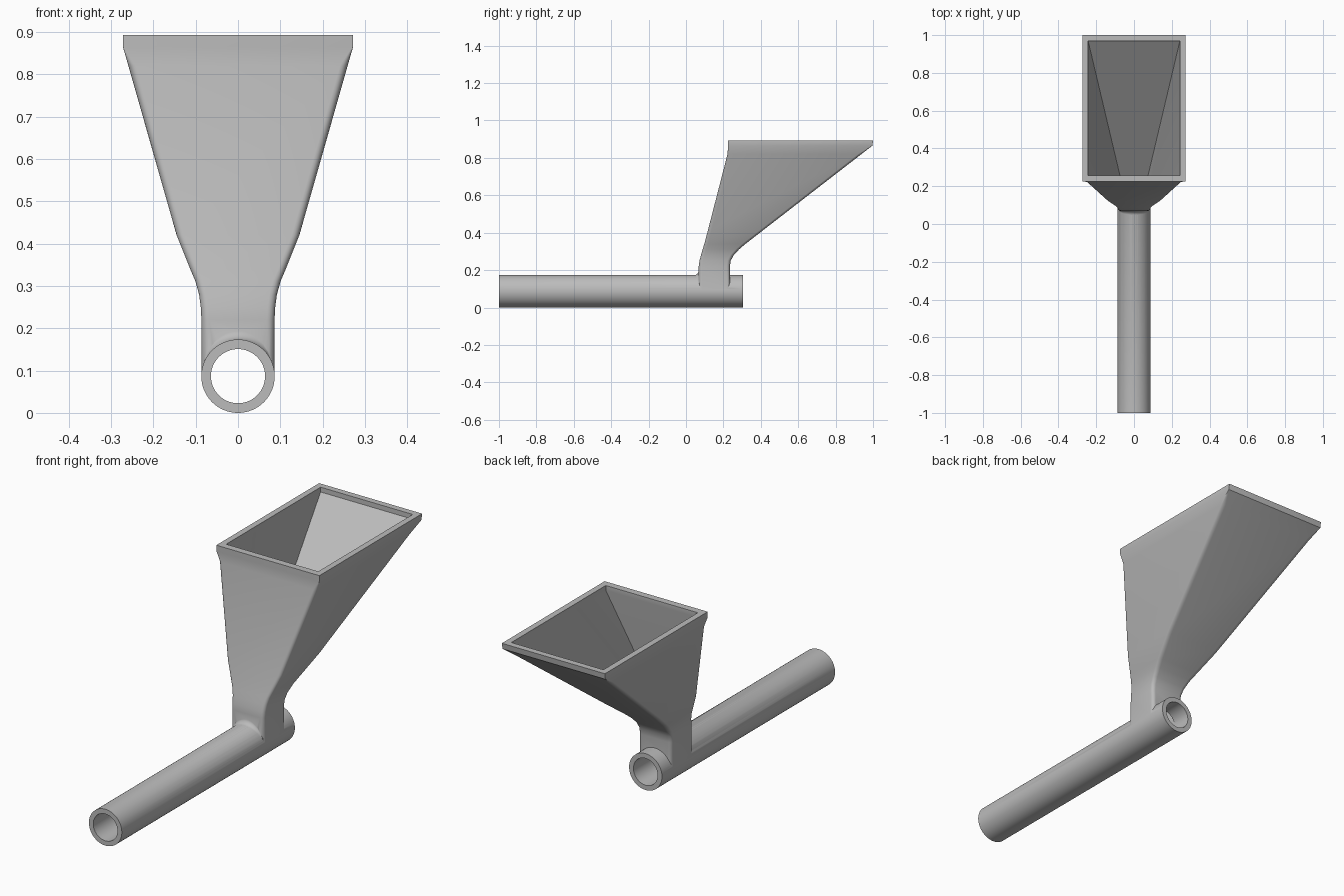
import bpy, bmesh
from math import cos, sin, pi, radians, sqrt
from mathutils import Matrix

cube = bpy.data.objects.get("Cube")
if cube:
    bpy.data.objects.remove(cube, do_unlink=True)

grey = bpy.data.materials.new("plain grey")
grey.use_nodes = True
color = (0.5, 0.5, 0.5, 1)
grey.diffuse_color = color
grey.node_tree.nodes["Principled BSDF"].inputs["Base Color"].default_value = color

PIPE_R, BORE_R = 0.0868, 0.064


def make(name, bm):
    bmesh.ops.recalc_face_normals(bm, faces=bm.faces)
    mesh = bpy.data.meshes.new(name)
    bm.to_mesh(mesh)
    bm.free()
    mesh.materials.append(grey)
    obj = bpy.data.objects.new(name, mesh)
    bpy.context.collection.objects.link(obj)
    return obj


def loft(name, sections):
    """Closed solid through rings that have equal point counts."""
    bm = bmesh.new()
    rings = [[bm.verts.new(p) for p in ring] for ring in sections]
    n = len(rings[0])
    for a, b in zip(rings, rings[1:]):
        for i in range(n):
            j = (i + 1) % n
            bm.faces.new((a[i], a[j], b[j], b[i]))
    bm.faces.new(rings[0])
    bm.faces.new(rings[-1])
    return make(name, bm)


def rounded_rect(z, hx, y0, y1, r, steps=5):
    corners = [(hx - r, y1 - r), (r - hx, y1 - r), (r - hx, y0 + r), (hx - r, y0 + r)]
    return [(cx + r * cos(a), cy + r * sin(a), z)
            for k, (cx, cy) in enumerate(corners)
            for a in [(k + i / steps) * pi / 2 for i in range(steps + 1)]]


def rect(z, hx, y0, y1):
    return [(hx, y1, z), (-hx, y1, z), (-hx, y0, z), (hx, y0, z)]


def rod(name, radius, y0, y1):
    bm = bmesh.new()
    bmesh.ops.create_cone(bm, cap_ends=True, segments=64, radius1=radius,
                          radius2=radius, depth=y1 - y0)
    bm.transform(Matrix.Translation((0, (y0 + y1) / 2, PIPE_R))
                 @ Matrix.Rotation(pi / 2, 4, "X"))
    return make(name, bm)


def combine(target, tool, operation):
    mod = target.modifiers.new(operation, "BOOLEAN")
    mod.operation, mod.solver, mod.object = operation, "EXACT", tool
    bpy.context.view_layer.objects.active = target
    bpy.ops.object.modifier_apply(modifier=mod.name)
    bpy.data.objects.remove(tool, do_unlink=True)


# Outer skin of the hopper: straight neck, soft bend, flare, square rim
hopper = loft("hopper_shell", [rounded_rect(*s) for s in (
    (0.087, 0.0863, 0.068, 0.235, 0.018),
    (0.22, 0.0863, 0.068, 0.235, 0.018),
    (0.25, 0.088, 0.072, 0.239, 0.018),
    (0.28, 0.092, 0.080, 0.255, 0.018),
    (0.312, 0.101, 0.089, 0.285, 0.018),
    (0.34, 0.113, 0.098, 0.318, 0.018),
    (0.42, 0.145, 0.119, 0.421, 0.018),
    (0.82, 0.259, 0.222, 0.938, 0.018),
    (0.865, 0.272, 0.225, 0.996, 0.001),
    (0.893, 0.272, 0.225, 1.0, 0.001))])

# Concave fillet where the front of the neck meets the pipe
wedge = []
for i in range(17):
    x = -0.08 + 0.01 * i
    r = 0.028 * sqrt(max(0.02, 1 - (x / 0.081) ** 2))
    z = PIPE_R + sqrt(PIPE_R ** 2 - x ** 2) - 0.001
    arc = [(x, 0.069 - r + r * sin(a), z + r - r * cos(a))
           for a in [k * pi / 12 for k in range(7)]]
    wedge.append(arc + [(x, 0.09, z + r), (x, 0.09, z - 0.01), (x, 0.069 - r, z - 0.01)])
fillet = loft("neck_fillet", wedge)

# Pipe body joined to the hopper, then hollowed out
body = rod("pipe_with_hopper", PIPE_R, -1.0, 0.305)
combine(body, hopper, "UNION")
combine(body, fillet, "UNION")
combine(body, rod("bore_cutter", BORE_R, -1.1, 0.4), "DIFFERENCE")
cavity = loft("cavity_cutter", [rect(*s) for s in (
    (0.087, 0.062, 0.092, 0.213),
    (0.286, 0.064, 0.092, 0.213),
    (0.87, 0.243, 0.258, 0.97),
    (0.95, 0.243, 0.258, 0.97))])
combine(body, cavity, "DIFFERENCE")

bpy.ops.object.select_all(action="DESELECT")
body.select_set(True)
bpy.context.view_layer.objects.active = body
bpy.ops.object.shade_smooth_by_angle(angle=radians(30))
